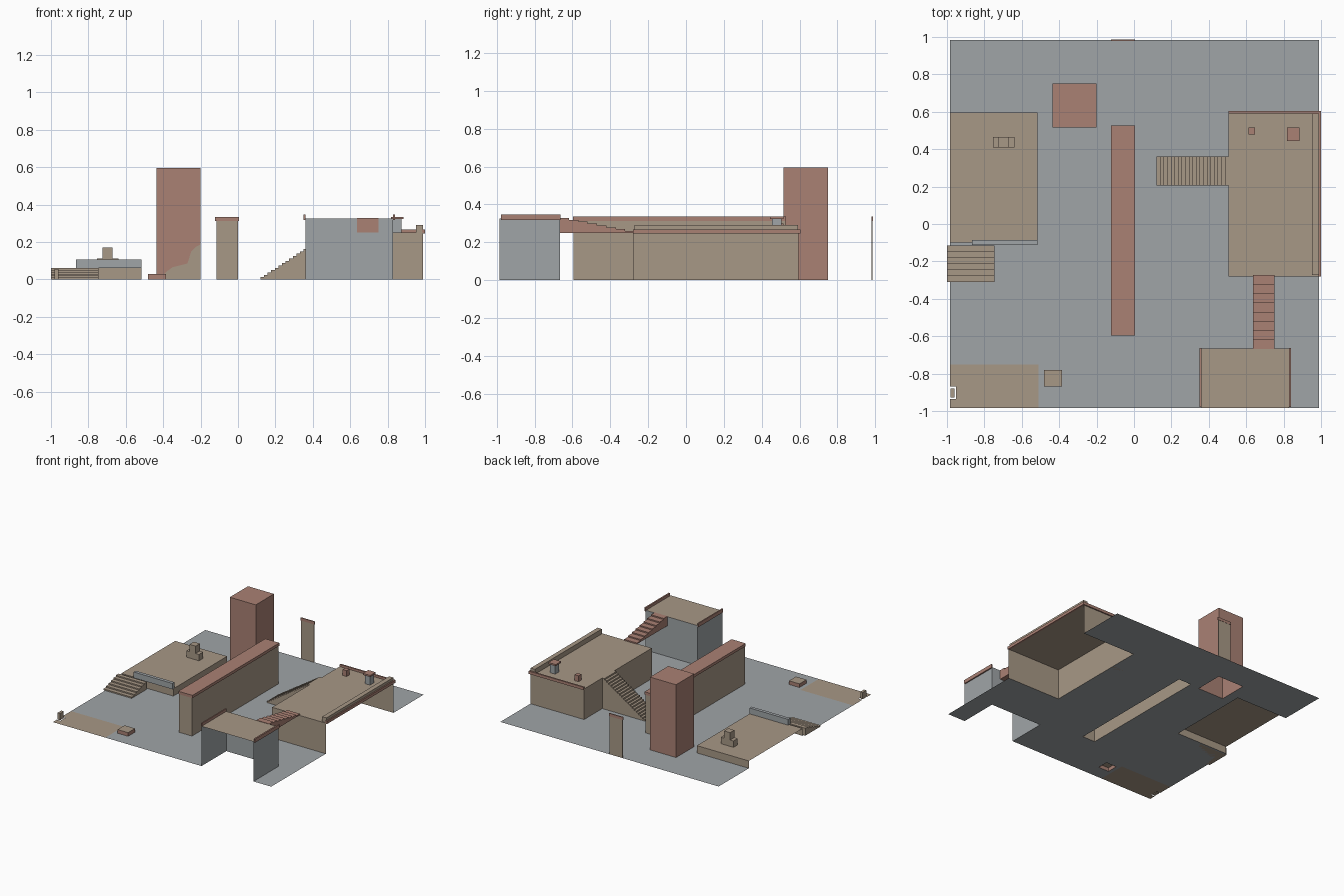
import bpy
import bmesh
from mathutils import Vector

old = bpy.data.objects.get("Cube")
if old:
    bpy.data.objects.remove(old, do_unlink=True)


def material(name, rgb):
    m = bpy.data.materials.new(name)
    m.use_nodes = True
    m.diffuse_color = (*rgb, 1)
    m.node_tree.nodes["Principled BSDF"].inputs["Base Color"].default_value = (*rgb, 1)
    return m


GREY = material("stone grey", (0.35, 0.375, 0.39))
TAN = material("sand tan", (0.39, 0.315, 0.24))
RED = material("brick red", (0.40, 0.22, 0.175))

SIDES = {"west": (-1, 0, 0), "east": (1, 0, 0), "front": (0, -1, 0),
         "back": (0, 1, 0), "bottom": (0, 0, -1), "top": (0, 0, 1)}


def finish(name, bm, *mats):
    mesh = bpy.data.meshes.new(name)
    bm.to_mesh(mesh)
    bm.free()
    for m in mats:
        mesh.materials.append(m)
    obj = bpy.data.objects.new(name, mesh)
    bpy.context.collection.objects.link(obj)
    return obj


def box(name, x, y, z, mat, open_sides=(), top_mat=None):
    """Box from axis ranges; named sides can be left open."""
    bm = bmesh.new()
    bmesh.ops.create_cube(bm, size=1)
    for v in bm.verts:
        v.co = Vector([r[0] if c < 0 else r[1] for c, r in zip(v.co, (x, y, z))])
    bm.normal_update()
    gone = [f for f in bm.faces
            if any(f.normal.dot(Vector(SIDES[s])) > 0.9 for s in open_sides)]
    bmesh.ops.delete(bm, geom=gone, context="FACES")
    if top_mat:
        for f in bm.faces:
            f.material_index = int(f.normal.z > 0.9)
    return finish(name, bm, mat, *([top_mat] if top_mat else []))


def stairs(name, axis, low, high, side, z, steps, mat, base):
    """Solid stepped profile climbing from low to high along axis 0 or 1."""
    pts = [(low, base)]
    for i in range(steps):
        h = z[0] + (z[1] - z[0]) * (i + 1) / steps
        for k in (i, i + 1):
            pts.append((low + (high - low) * k / steps, h))
    pts.append((high, base))
    bm = bmesh.new()
    verts = [bm.verts.new((u, side[0], h) if axis == 0 else (side[0], u, h)) for u, h in pts]
    face = bm.faces.new(verts)
    out = bmesh.ops.extrude_face_region(bm, geom=[face])
    shift = Vector((0, 0, 0))
    shift[1 - axis] = side[1] - side[0]
    bmesh.ops.translate(bm, vec=shift,
                        verts=[g for g in out["geom"] if isinstance(g, bmesh.types.BMVert)])
    bmesh.ops.recalc_face_normals(bm, faces=bm.faces)
    return finish(name, bm, mat)


# Footprints: x range, y range
W, E, S, N = -0.985, 0.99, -0.985, 0.985
terrace = ((W, -0.515), (-0.1, 0.595))
tower = ((-0.435, -0.2), (0.515, 0.75))
wall = ((-0.115, 0), (-0.595, 0.525))
hall = ((0.505, E), (-0.28, 0.595))
annex = ((0.36, 0.83), (S, -0.665))
block = ((-0.48, -0.385), (-0.87, -0.78))
pit = ((W, -0.953), (-0.935, -0.87))
sand = ((W, -0.51), (S, -0.75))

# Ground sheet with openings under the hollow parts and a sandy corner
holes = [terrace, tower, wall, hall, annex, block, pit]
xs = sorted({W, E} | {c for h in holes + [sand] for c in h[0]})
ys = sorted({S, N} | {c for h in holes + [sand] for c in h[1]})


def inside(x, y, area):
    return area[0][0] < x < area[0][1] and area[1][0] < y < area[1][1]


bm = bmesh.new()
for x0, x1 in zip(xs, xs[1:]):
    for y0, y1 in zip(ys, ys[1:]):
        cx, cy = (x0 + x1) / 2, (y0 + y1) / 2
        if any(inside(cx, cy, h) for h in holes):
            continue
        f = bm.faces.new([bm.verts.new((a, b, 0))
                          for a, b in ((x0, y0), (x1, y0), (x1, y1), (x0, y1))])
        f.material_index = int(inside(cx, cy, sand))
bmesh.ops.remove_doubles(bm, verts=bm.verts, dist=0.0001)
finish("ground", bm, GREY, TAN)

# Low terrace with parapet, steps and a two-tier pedestal
box("terrace", *terrace, (0, 0.06), TAN, ("bottom", "west"))
box("terrace_parapet", (-0.865, -0.515), (-0.112, -0.085), (0.06, 0.108), GREY)
stairs("terrace_steps", 1, -0.31, -0.115, (-1, -0.745), (0, 0.06), 6, TAN, 0)
box("pedestal_base", (-0.755, -0.64), (0.41, 0.465), (0.06, 0.112), TAN)
box("pedestal_top", (-0.725, -0.67), (0.41, 0.465), (0.112, 0.172), TAN)

# Tower with worn patch low on its front
box("tower", *tower, (0, 0.595), RED, ("bottom",))
bm = bmesh.new()
outline = [(-0.42, 0), (-0.385, 0.04), (-0.35, 0.065), (-0.27, 0.085),
           (-0.25, 0.15), (-0.225, 0.175), (-0.2, 0.187), (-0.2, 0)]
bm.faces.new([bm.verts.new((x, 0.513, z)) for x, z in outline])
bm.normal_update()
for f in bm.faces:
    if f.normal.y > 0:
        f.normal_flip()
finish("tower_worn_patch", bm, TAN)

# Long dividing wall and the matching slab at the back edge
for name, y in (("long_wall", wall[1]), ("back_slab", (N - 0.004, N))):
    box(name, wall[0], y, (0, 0.312), TAN, ("bottom",))
    box(name + "_cap", (-0.122, 0.006), (y[0] - 0.002, y[1] + 0.002), (0.312, 0.335), RED)

# Hall, open on its east side, with trim, rail and roof fittings
box("hall", *hall, (0, 0.25), TAN, ("bottom", "east"))
box("hall_trim_east", (0.985, 1), (-0.28, 0.605), (0.245, 0.268), RED)
box("hall_trim_back", (0.505, 0.985), (0.592, 0.605), (0.245, 0.268), RED)
box("hall_rail", (0.952, 0.99), (-0.272, 0.592), (0.25, 0.29), TAN)
box("roof_post", (0.612, 0.648), (0.478, 0.515), (0.25, 0.298), RED)
box("chimney", (0.83, 0.875), (0.455, 0.505), (0.25, 0.322), GREY)
box("chimney_cap", (0.818, 0.884), (0.445, 0.515), (0.322, 0.335), RED)
stairs("hall_stairs", 0, 0.12, 0.505, (0.205, 0.36), (0, 0.25), 20, TAN, 0)

# Front annex, open at the front, with edge parapets and link stairs
box("annex", *annex, (0, 0.325), GREY, ("bottom", "front"), TAN)
for name, x in (("west", (0.35, 0.36)), ("east", (0.828, 0.84))):
    box("annex_parapet_" + name, x, (-0.978, -0.662), (0.317, 0.347), RED)
stairs("link_stairs", 1, -0.272, -0.668, (0.635, 0.75), (0.25, 0.328), 8, RED, 0.25)

# Small ground pieces
box("low_block", *block, (0, 0.03), RED, ("bottom",), TAN)
box("corner_post", (-0.982, -0.96), (-0.928, -0.88), (0, 0.055), TAN)
